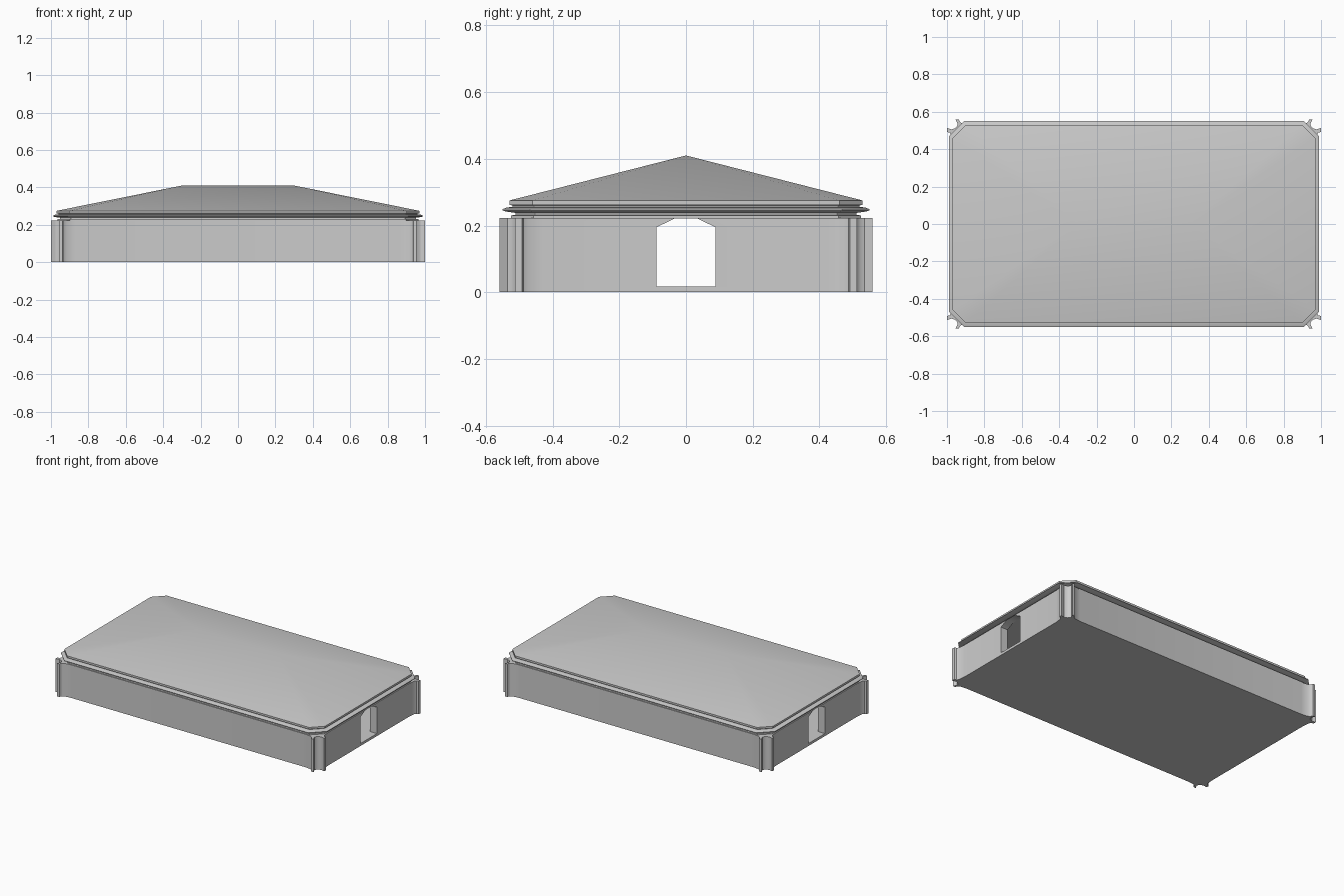
import bpy, bmesh, math

if "Cube" in bpy.data.objects:
    bpy.data.objects.remove(bpy.data.objects["Cube"])


def make_object(name, bm):
    bmesh.ops.recalc_face_normals(bm, faces=bm.faces)
    mesh = bpy.data.meshes.new(name)
    bm.to_mesh(mesh)
    bm.free()
    obj = bpy.data.objects.new(name, mesh)
    bpy.context.collection.objects.link(obj)
    return obj


def smooth(obj, degrees):
    bpy.ops.object.select_all(action='DESELECT')
    obj.select_set(True)
    bpy.context.view_layer.objects.active = obj
    bpy.ops.object.shade_smooth_by_angle(angle=math.radians(degrees))


def mirror_outline(quarter):
    """Repeat a first-quadrant outline around all four corners."""
    right_back = list(quarter)
    left_back = [(-x, y) for x, y in reversed(quarter)]
    half = right_back + left_back
    return half + [(-x, -y) for x, y in half]


def loft(bm, rings, cap_bottom=True, cap_top=True):
    loops = [[bm.verts.new(p) for p in ring] for ring in rings]
    n = len(loops[0])
    for a, b in zip(loops, loops[1:]):
        for i in range(n):
            j = (i + 1) % n
            bm.faces.new((a[i], a[j], b[j], b[i]))
    if cap_bottom:
        bm.faces.new(loops[0])
    if cap_top:
        bm.faces.new(loops[-1])
    return loops


def cut(obj, cutter):
    mod = obj.modifiers.new("cut", 'BOOLEAN')
    mod.operation = 'DIFFERENCE'
    mod.solver = 'EXACT'
    mod.object = cutter
    cutter.hide_render = True
    bpy.context.view_layer.objects.active = obj
    bpy.ops.object.modifier_apply(modifier=mod.name)
    bpy.data.objects.remove(cutter)


# Walls and floor: one plan outline with a pair of flared fins at each corner
corner = [(0.972, 0.43), (0.977, 0.475), (0.985, 0.488), (1.0, 0.492),
          (1.0, 0.513), (0.975, 0.506), (0.957, 0.512), (0.946, 0.523),
          (0.942, 0.535), (0.955, 0.56), (0.937, 0.56), (0.93, 0.545),
          (0.915, 0.535), (0.87, 0.53)]
plan = mirror_outline(corner)
bm = bmesh.new()
loft(bm, [[(x, y, z) for x, y in plan] for z in (0, 0.222)])
walls = make_object("walls", bm)

# Hollow interior
room = mirror_outline([(0.92, 0.48)])
bm = bmesh.new()
loft(bm, [[(x, y, z) for x, y in room] for z in (0.017, 0.3)])
cut(walls, make_object("room_cutter", bm))

# Doorways with chamfered heads through both short ends
door = [(-0.088, 0.017), (0.088, 0.017), (0.088, 0.195),
        (0.033, 0.2215), (-0.033, 0.2215), (-0.088, 0.195)]
bm = bmesh.new()
loft(bm, [[(x, y, z) for y, z in door] for x in (-1.2, 1.2)])
cut(walls, make_object("door_cutter", bm))
smooth(walls, 30)


# Cornice: a moulded profile swept round the chamfered eaves
def eaves(out, z):
    c = out * 0.4
    quarter = [(0.97 + out, 0.46 + c), (0.90 + c, 0.53 + out)]
    return [(x, y, z) for x, y in mirror_outline(quarter)]


profile = [(-0.005, 0.222), (-0.005, 0.230), (-0.018, 0.232), (-0.018, 0.238),
           (0.010, 0.242), (0.020, 0.245), (0.020, 0.249), (0.008, 0.254),
           (-0.010, 0.256), (-0.010, 0.260), (0.0, 0.262), (0.0, 0.275)]
bm = bmesh.new()
loft(bm, [eaves(out, z) for out, z in profile])
smooth(make_object("cornice", bm), 25)

# Hipped roof with clipped corners rising to a short ridge
bm = bmesh.new()
base = [bm.verts.new(p) for p in eaves(0, 0.275)]
right, left = (bm.verts.new((x, 0, 0.41)) for x in (0.3, -0.3))
for ids, apex in (((0, 1), right), ((2, 3), left), ((3, 4), left),
                  ((4, 5), left), ((6, 7), right), ((7, 0), right)):
    bm.faces.new((base[ids[0]], base[ids[1]], apex))
bm.faces.new((base[1], base[2], left, right))
bm.faces.new((base[5], base[6], right, left))
bm.faces.new(base)
smooth(make_object("hipped_roof", bm), 30)
